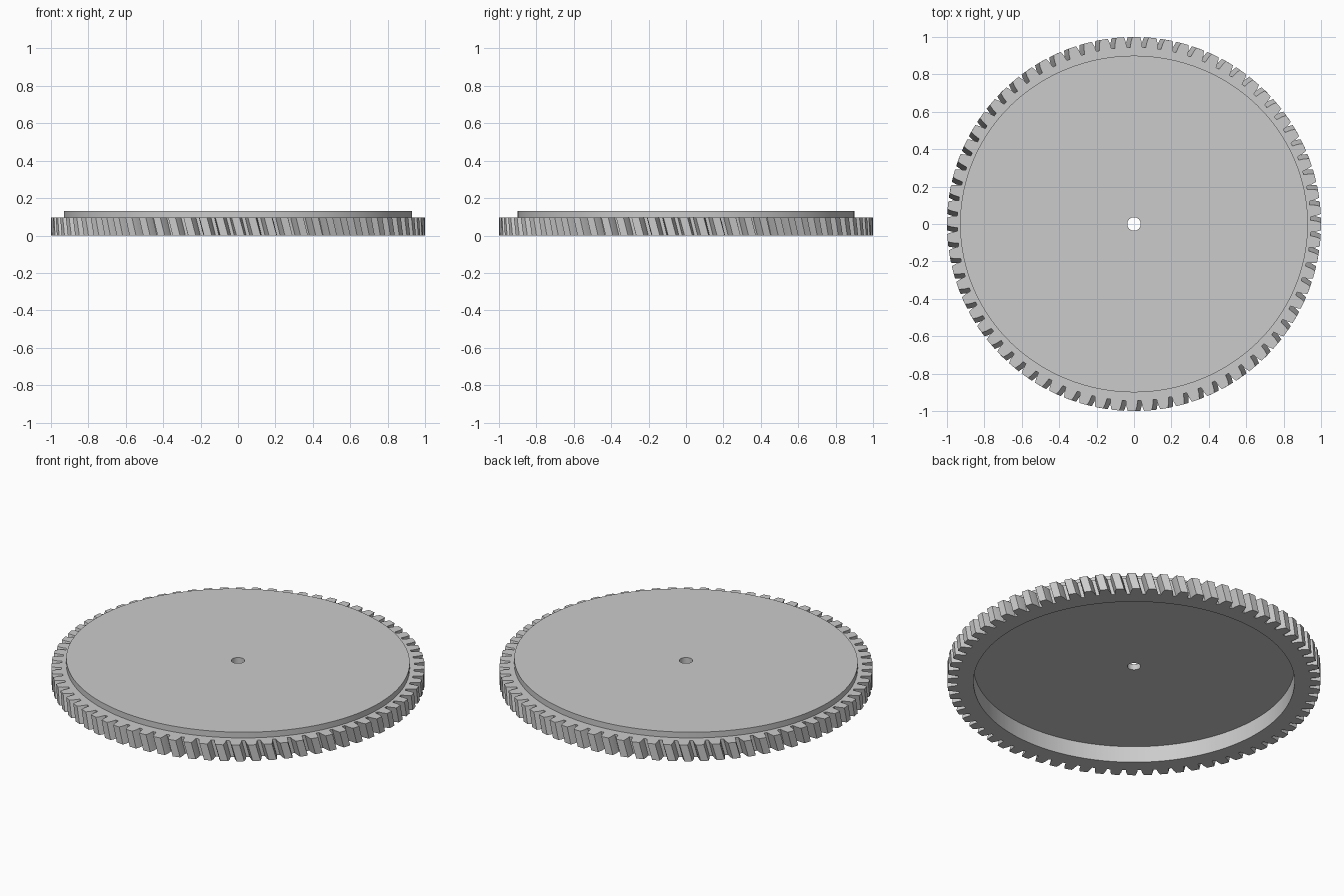
import bpy, bmesh, math

if "Cube" in bpy.data.objects:
    bpy.data.objects.remove(bpy.data.objects["Cube"])

TEETH = 72
RIM_H = 0.096      # top of toothed rim
TOP = 0.13         # top of lid
TWIST = 0.026      # helical lean of the teeth, bottom ahead of top
PITCH = 2 * math.pi / TEETH

grey = bpy.data.materials.new("light_grey")
grey.diffuse_color = (0.6, 0.6, 0.6, 1)
grey.use_nodes = True
grey.node_tree.nodes["Principled BSDF"].inputs["Base Color"].default_value = grey.diffuse_color


def finish(bm, name):
    bmesh.ops.recalc_face_normals(bm, faces=bm.faces)
    me = bpy.data.meshes.new(name)
    bm.to_mesh(me)
    bm.free()
    me.materials.append(grey)
    ob = bpy.data.objects.new(name, me)
    bpy.context.collection.objects.link(ob)
    bpy.context.view_layer.objects.active = ob
    ob.select_set(True)
    bpy.ops.object.shade_smooth_by_angle(angle=math.radians(20))
    ob.select_set(False)


def ring_loft(name, loops):
    """Closed ring of quads between successive loops of equal length."""
    bm = bmesh.new()
    vs = [[bm.verts.new(p) for p in loop] for loop in loops]
    n = len(vs[0])
    for a, b in zip(vs, vs[1:] + vs[:1]):
        for i in range(n):
            j = (i + 1) % n
            bm.faces.new((a[i], a[j], b[j], b[i]))
    finish(bm, name)


def ellipse(rx, ry, z, n):
    return [(rx * math.cos(2 * math.pi * i / n), ry * math.sin(2 * math.pi * i / n), z)
            for i in range(n)]


# one tooth: (radius, angle offset from the tooth centre)
TOOTH = [(0.945, -0.034), (0.975, -0.029), (1.0, -0.021),
         (1.0, 0.021), (0.975, 0.029), (0.945, 0.034)]


def toothed(z, turn):
    return [(r * math.cos(k * PITCH + a + turn), r * math.sin(k * PITCH + a + turn), z)
            for k in range(TEETH) for r, a in TOOTH]


def inner(z):
    return [(0.86 * math.cos(k * PITCH + a), 0.86 * math.sin(k * PITCH + a), z)
            for k in range(TEETH) for r, a in TOOTH]


# helical toothed rim, open in the middle so the underside is hollow
ring_loft("toothed_rim", [inner(0), toothed(0, TWIST / 2),
                          toothed(RIM_H, -TWIST / 2), inner(RIM_H)])

# slightly oval lid plate with a centre hole
N = 128
ring_loft("lid_plate", [ellipse(0.036, 0.036, RIM_H, N), ellipse(0.93, 0.90, RIM_H, N),
                        ellipse(0.93, 0.90, TOP, N), ellipse(0.036, 0.036, TOP, N)])
